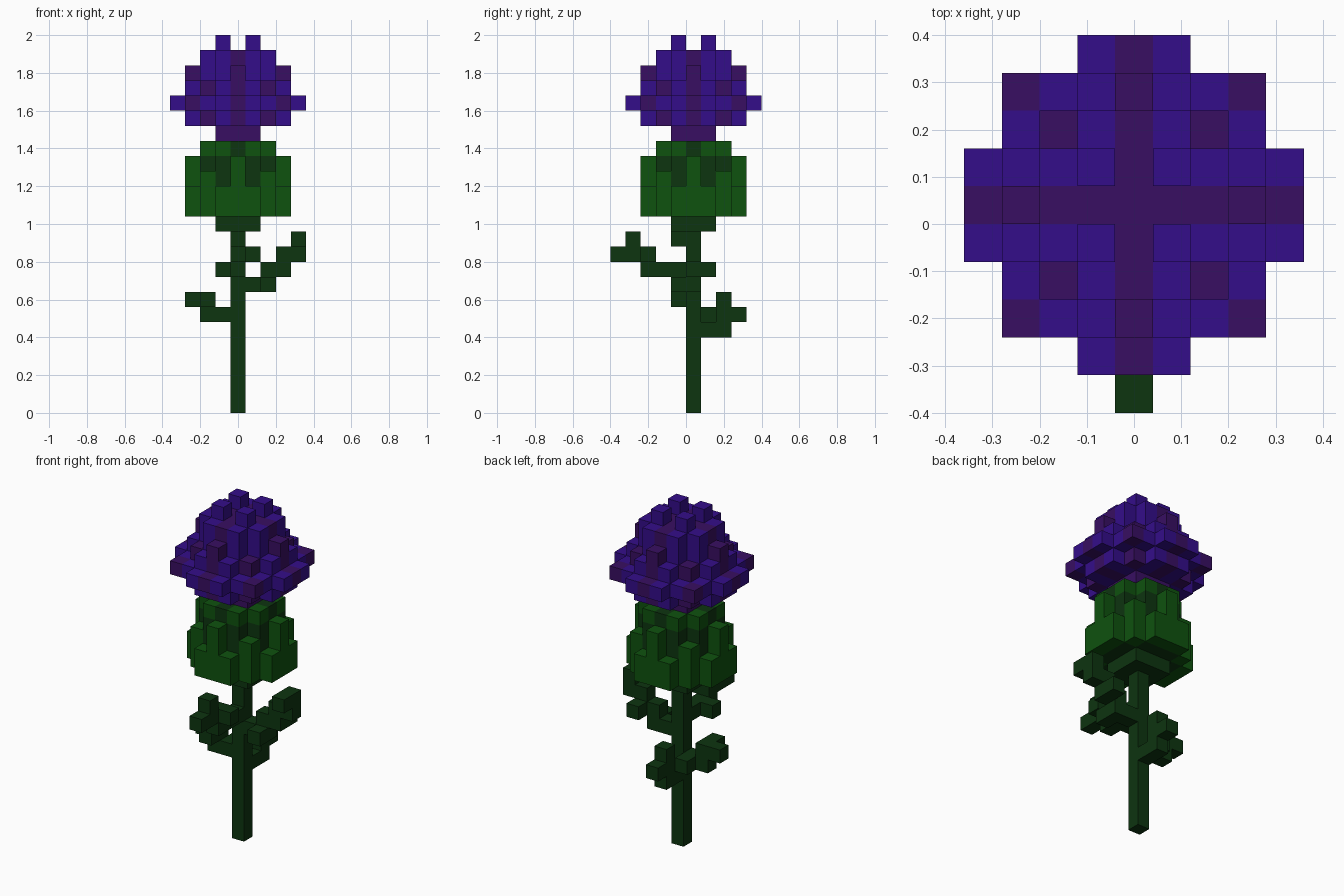
import bpy, bmesh
from mathutils import Vector

cube = bpy.data.objects.get("Cube")
if cube:
    bpy.data.objects.remove(cube, do_unlink=True)

S = 0.08                       # edge of one block
CENTRE = Vector((0, 0.04, 0))  # stem axis


def material(name, rgb):
    m = bpy.data.materials.new(name)
    m.use_nodes = True
    m.diffuse_color = (*rgb, 1)
    m.node_tree.nodes["Principled BSDF"].inputs["Base Color"].default_value = (*rgb, 1)
    return m


MATS = {
    "violet": material("violet", (0.034, 0.004, 0.254)),
    "plum": material("dark plum", (0.040, 0.0045, 0.122)),
    "green": material("leaf green", (0.0045, 0.084, 0.0045)),
    "dark": material("dark green", (0.004, 0.035, 0.005)),
}

DIRS = [Vector(d) for d in ((1, 0, 0), (-1, 0, 0), (0, 1, 0), (0, -1, 0), (0, 0, 1), (0, 0, -1))]


def build_blocks(name, cells):
    """Skin a {(x, y, level): colour} block set, outer faces only."""
    bm = bmesh.new()
    used = sorted(set(cells.values()))
    for c, colour in cells.items():
        mid = Vector(c) + Vector((0, 0, 0.5))
        for d in DIRS:
            if tuple(int(round(v)) for v in Vector(c) + d) in cells:
                continue
            u = Vector((d.y, d.z, d.x))
            w = d.cross(u)
            corners = [mid + 0.5 * (d + u * a + w * b)
                       for a, b in ((-1, -1), (1, -1), (1, 1), (-1, 1))]
            face = bm.faces.new([bm.verts.new(p * S + CENTRE) for p in corners])
            face.material_index = used.index(colour)
    bmesh.ops.remove_doubles(bm, verts=bm.verts, dist=0.001)
    mesh = bpy.data.meshes.new(name)
    bm.to_mesh(mesh)
    bm.free()
    for colour in used:
        mesh.materials.append(MATS[colour])
    obj = bpy.data.objects.new(name, mesh)
    bpy.context.collection.objects.link(obj)
    return obj


def columns(spans, colour_rule):
    """Four-way symmetric columns; spans maps (far, near) offset to (low, high) level."""
    cells = {}
    for x in range(-4, 5):
        for y in range(-4, 5):
            key = (max(abs(x), abs(y)), min(abs(x), abs(y)))
            if key in spans:
                low, high = spans[key]
                for k in range(low, high + 1):
                    cells[x, y, k] = colour_rule(key, k)
    return cells


# Flower head: ragged dome with darker columns on the axes and diagonals
def petal_colour(key, k):
    far, near = key
    return "plum" if k == 18 or near == 0 or (far == near and far > 1) else "violet"


build_blocks("flower_head", columns({
    (0, 0): (18, 23), (1, 0): (18, 23), (1, 1): (18, 24),
    (2, 0): (19, 23), (2, 1): (19, 23), (2, 2): (19, 21),
    (3, 0): (19, 22), (3, 1): (19, 21), (3, 2): (20, 20), (3, 3): (20, 20),
    (4, 0): (20, 20), (4, 1): (20, 20)}, petal_colour))


# Bulb: green scales of uneven height over a dark base
def scale_colour(key, k):
    if k == 12 or (key[1] == 0 and key[0] < 3):
        return "dark"
    if key == (2, 1) and k < 17:
        return "dark"
    return "green"


build_blocks("bulb", columns({
    (0, 0): (12, 17), (1, 0): (12, 17), (1, 1): (12, 17),
    (2, 0): (13, 17), (2, 1): (13, 17), (2, 2): (13, 15),
    (3, 0): (13, 16), (3, 1): (13, 14)}, scale_colour))

# Stem
build_blocks("stem", {(0, 0, k): "dark" for k in range(12)})

# Leaves: stepped spines with small side thorns
LEAVES = {
    "left_leaf": [(1, 0, 8), (2, 0, 8), (2, 0, 9), (3, 0, 9), (3, 0, 10), (4, 0, 10),
                  (4, 0, 11), (2, -1, 8), (3, 1, 9), (4, -1, 11)],
    "front_leaf": [(0, -1, 9), (0, -2, 9), (0, -3, 9), (0, -3, 10), (0, -4, 10),
                   (0, -5, 10), (0, -4, 11), (-1, -2, 9), (1, -3, 10)],
    "right_leaf": [(-1, 0, 6), (-2, 0, 6), (-2, 0, 7), (-3, 0, 7), (-2, -1, 7), (-1, 1, 6)],
    "back_leaf": [(0, 1, 5), (0, 2, 5), (0, 2, 6), (0, 3, 6), (0, 2, 7)],
}
for name, cells in LEAVES.items():
    build_blocks(name, {c: "dark" for c in cells})
